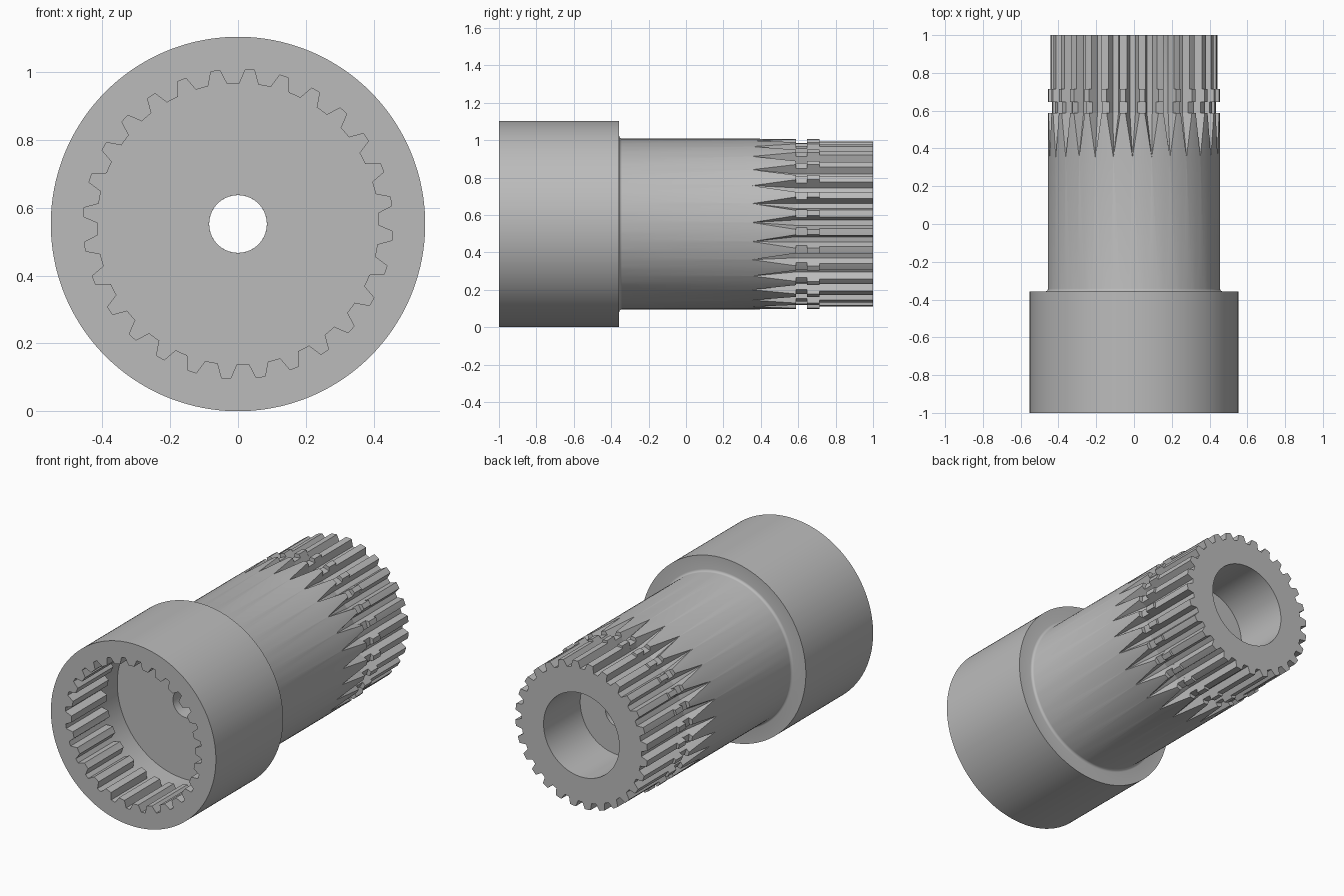
import bpy, bmesh, math

if "Cube" in bpy.data.objects:
    bpy.data.objects.remove(bpy.data.objects["Cube"], do_unlink=True)

TEETH = 28
R_OUT = 0.552      # collar radius
R_SHAFT = 0.456    # shaft radius
R_ROOT = 0.402     # root of the outer spline
PITCH = 2 * math.pi / TEETH
SOCKET_PHASE = math.radians(85.57)
SHAFT_PHASE = math.radians(91)

steel = bpy.data.materials.new("steel grey")
steel.use_nodes = True
steel.diffuse_color = (0.5, 0.5, 0.5, 1)
steel.node_tree.nodes["Principled BSDF"].inputs["Base Color"].default_value = (0.5, 0.5, 0.5, 1)

bm = bmesh.new()


def ring(y, land, root=None, opening=0.33, bottom=0.16, phase=SHAFT_PHASE):
    """One cross-section: land radius with a groove per pitch reaching root radius."""
    root = land if root is None else root
    gap = (1 - 2 * opening) / 4
    profile = [(-opening, land), (-bottom, root), (0, root), (bottom, root), (opening, land)]
    profile += [(opening + gap * k, land) for k in (1, 2, 3)]
    verts = []
    for tooth in range(TEETH):
        for offset, r in profile:
            a = phase + (tooth + offset) * PITCH
            verts.append(bm.verts.new((r * math.cos(a), y, R_OUT + r * math.sin(a))))
    return verts


def socket(y, land, root=None):
    return ring(y, land, root, 0.3, 0.13, SOCKET_PHASE)


def spline(y, land):
    """Outer spline section whose groove flanks stay on the same slope."""
    opening = 0.16 + 0.2 * (land - R_ROOT) / (R_SHAFT - R_ROOT)
    return ring(y, land, R_ROOT, opening, 0.16)


# Socket: floor hole, plain relief, internal spline
rings = [socket(-0.5, 0.085), socket(-0.5, 0.458), socket(-0.66, 0.458),
         socket(-0.66, 0.415, 0.456), socket(-1, 0.415, 0.456)]

# Collar
rings += [socket(-1, R_OUT), socket(-0.357, R_OUT)]

# Filleted shoulder and plain shaft
FILLET = 0.015
for k in range(5):
    a = k / 4 * math.pi / 2
    rings.append(ring(-0.357 + FILLET * (1 - math.cos(a)),
                      R_SHAFT + FILLET * (1 - math.sin(a)), None, 0.36))

# Pointed groove run-outs
rings += [ring(0.355, R_SHAFT, R_SHAFT, 0.004, 0.002), spline(0.587, R_SHAFT)]

# Ring groove, locating band and end teeth
for y, r in ((0.587, 0.434), (0.647, 0.434), (0.647, R_SHAFT),
             (0.715, R_SHAFT), (0.715, 0.442), (1, 0.442)):
    rings.append(spline(y, r))

# Rear bore and through hole
rings += [ring(1, 0.253), ring(0.65, 0.253), ring(0.65, 0.085)]

# Skin neighbouring sections, closing the loop through the small hole
for a, b in zip(rings, rings[1:] + rings[:1]):
    n = len(a)
    for i in range(n):
        j = (i + 1) % n
        bm.faces.new((a[i], a[j], b[j], b[i]))

bmesh.ops.recalc_face_normals(bm, faces=bm.faces)
mesh = bpy.data.meshes.new("splined_coupling")
bm.to_mesh(mesh)
bm.free()
mesh.materials.append(steel)
coupling = bpy.data.objects.new("splined_coupling", mesh)
bpy.context.collection.objects.link(coupling)

bpy.ops.object.select_all(action="DESELECT")
coupling.select_set(True)
bpy.context.view_layer.objects.active = coupling
bpy.ops.object.shade_smooth_by_angle(angle=math.radians(25))
